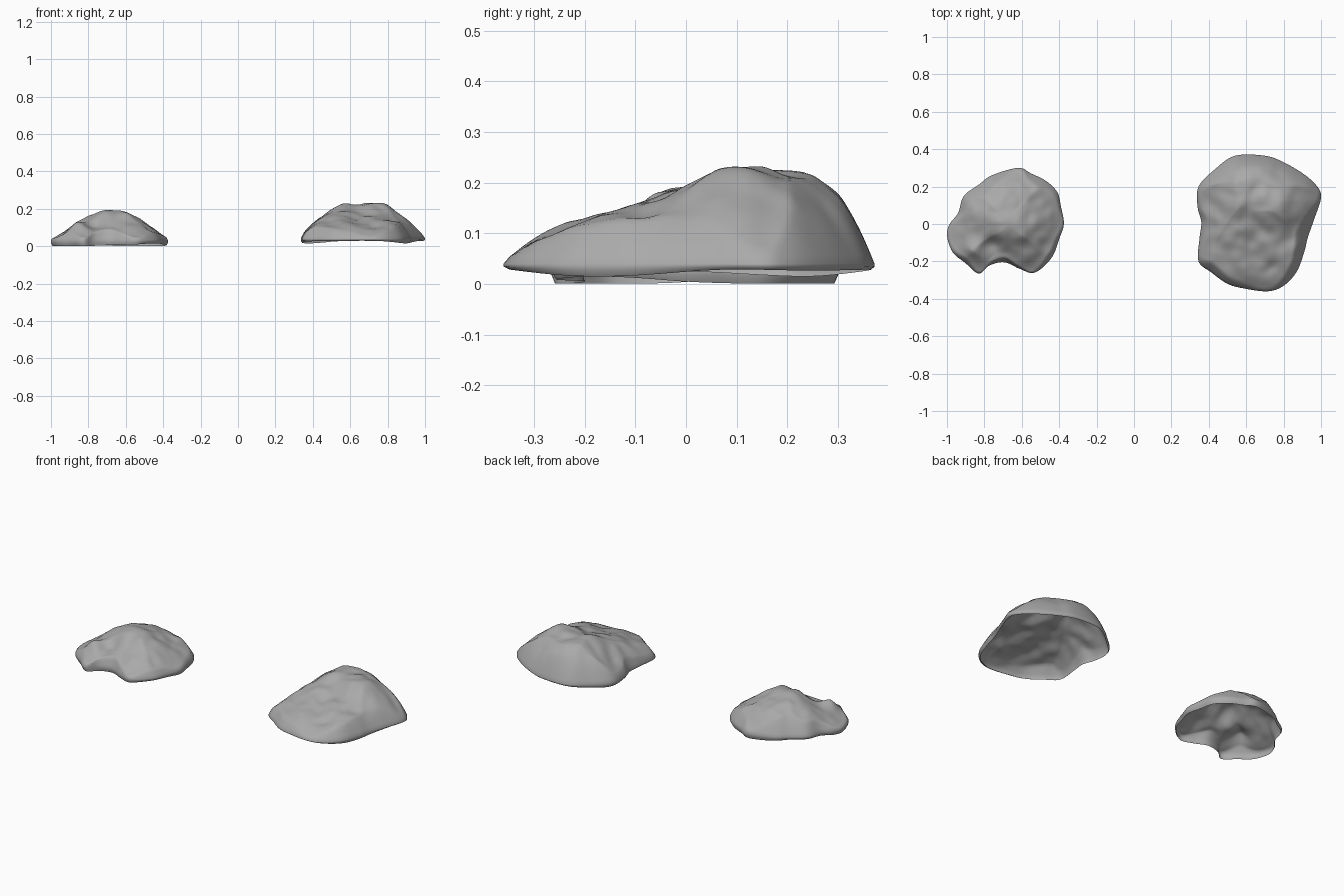
import bpy
import bmesh
import math
from mathutils import Vector, noise

cube = bpy.data.objects.get("Cube")
if cube:
    bpy.data.objects.remove(cube, do_unlink=True)

stone = bpy.data.materials.new("stone grey")
stone.use_nodes = True
stone.diffuse_color = (0.4, 0.4, 0.4, 1)
stone.node_tree.nodes["Principled BSDF"].inputs["Base Color"].default_value = stone.diffuse_color


def smooth_outline(points, steps=6):
    """Closed Catmull-Rom curve through the outline points."""
    pts = [Vector(p) for p in points]
    n = len(pts)
    result = []
    for i in range(n):
        a, b, c, d = (pts[(i + k) % n] for k in (-1, 0, 1, 2))
        for s in range(steps):
            t = s / steps
            result.append(b + (c - a) * t / 2
                          + (a - b * 2.5 + c * 2 - d / 2) * t ** 2
                          + (b * 1.5 - a / 2 - c * 1.5 + d / 2) * t ** 3)
    return result


def lerp_profile(profile, v):
    """Height of a polyline profile at position v."""
    if v <= profile[0][0]:
        return profile[0][1]
    for (a, ha), (b, hb) in zip(profile, profile[1:]):
        if v <= b:
            return ha + (hb - ha) * (v - a) / (b - a)
    return profile[-1][1]


def soft_profile(profile, v, width=0.025):
    """Profile height averaged over a short span, to round its corners."""
    return sum(lerp_profile(profile, v + k * width) for k in (-1, -0.5, 0, 0.5, 1)) / 5


def build_rock(name, outline, centre, width_profile, depth_profile,
               peak, rim, base, bumps, rings=32):
    edge = smooth_outline(list(reversed(outline)))
    centre = Vector(centre)

    def height(p, t):
        # Blend the two silhouettes, and drop them towards the rim
        w = max(0, soft_profile(width_profile, p.x) - rim)
        d = max(0, soft_profile(depth_profile, p.y) - rim)
        body = 0.5 * min(w, d) + 0.5 * w * d / (peak - rim)
        z = min(body, (peak - rim) * (1 - t ** 3.5))
        # Local swellings and hollows, then general weathering
        rough = sum(h * math.exp(-((p.x - x) ** 2 + (p.y - y) ** 2) / r ** 2)
                    for x, y, r, h in bumps)
        rough += 0.018 * noise.noise(Vector((p.x * 7, p.y * 7, peak)))
        rough += 0.009 * noise.noise(Vector((p.x * 16, p.y * 16, peak)))
        return rim + max(0, z + rough * min(1, 4 * (1 - t)))

    bm = bmesh.new()
    top = bm.verts.new((*centre, height(centre, 0)))
    loops = []
    for r in range(1, rings + 1):
        t = (r / rings) ** 0.85
        ring = []
        for e in edge:
            p = centre.lerp(e, t)
            ring.append(bm.verts.new((p.x, p.y, height(p, t))))
        loops.append(ring)

    # Rounded lip around the open underside
    for t, drop in ((1.0, 0.5), (0.975, 1.0)):
        ring = []
        for e in edge:
            p = centre.lerp(e, t)
            low = base + 0.007 * math.sin(7 * p.x + 9 * p.y)
            ring.append(bm.verts.new((p.x, p.y, rim + (low - rim) * drop)))
        loops.append(ring)

    n = len(edge)
    for i in range(n):
        j = (i + 1) % n
        bm.faces.new((top, loops[0][i], loops[0][j]))
        for inner, outer in zip(loops, loops[1:]):
            bm.faces.new((inner[i], outer[i], outer[j], inner[j]))
    for f in bm.faces:
        f.smooth = True
    mesh = bpy.data.meshes.new(name)
    bm.to_mesh(mesh)
    bm.free()
    mesh.materials.append(stone)
    rock = bpy.data.objects.new(name, mesh)
    bpy.context.collection.objects.link(rock)
    return rock


# Large rock: long slope to the front, steep back
build_rock(
    "large_rock",
    outline=[(0.54, 0.365), (0.7, 0.365), (0.8, 0.33), (0.91, 0.265), (0.98, 0.2),
             (1.0, 0.14), (0.965, 0.03), (0.93, -0.07), (0.91, -0.15), (0.87, -0.255),
             (0.8, -0.33), (0.715, -0.36), (0.59, -0.345), (0.5, -0.32), (0.415, -0.26),
             (0.345, -0.2), (0.35, -0.08), (0.36, 0.01), (0.34, 0.09), (0.345, 0.2),
             (0.43, 0.29)],
    centre=(0.62, 0.1),
    width_profile=[(0.33, 0.05), (0.42, 0.15), (0.49, 0.19), (0.57, 0.24), (0.63, 0.22),
                   (0.73, 0.225), (0.81, 0.2), (0.89, 0.15), (0.96, 0.09), (1.0, 0.05)],
    depth_profile=[(-0.37, 0.04), (-0.3, 0.09), (-0.2, 0.13), (-0.1, 0.155), (0, 0.19),
                   (0.1, 0.238), (0.2, 0.225), (0.28, 0.21), (0.33, 0.16), (0.37, 0.04)],
    peak=0.235, rim=0.04, base=0.022,
    bumps=[(0.4, 0.12, 0.05, -0.02), (0.73, -0.24, 0.04, -0.012), (0.78, 0.1, 0.06, 0.012)])

# Small rock: central peak with a notch and a side lobe at the front
build_rock(
    "small_rock",
    outline=[(-0.62, 0.3), (-0.55, 0.27), (-0.47, 0.23), (-0.41, 0.17), (-0.39, 0.09),
             (-0.375, 0), (-0.4, -0.08), (-0.44, -0.18), (-0.53, -0.26), (-0.61, -0.24),
             (-0.69, -0.205), (-0.77, -0.22), (-0.83, -0.265), (-0.9, -0.21),
             (-0.97, -0.15), (-1.0, -0.06), (-0.985, 0), (-0.94, 0.06), (-0.91, 0.15),
             (-0.83, 0.21), (-0.76, 0.26)],
    centre=(-0.67, 0.0),
    width_profile=[(-1.0, 0.035), (-0.9, 0.095), (-0.86, 0.12), (-0.77, 0.175),
                   (-0.675, 0.197), (-0.61, 0.185), (-0.51, 0.13), (-0.45, 0.09),
                   (-0.375, 0.04)],
    depth_profile=[(-0.27, 0.04), (-0.2, 0.08), (-0.12, 0.13), (-0.05, 0.19), (0.03, 0.197),
                   (0.12, 0.17), (0.2, 0.13), (0.26, 0.08), (0.3, 0.035)],
    peak=0.195, rim=0.033, base=0.008,
    bumps=[(-0.76, -0.11, 0.05, -0.035), (-0.86, -0.14, 0.06, 0.025),
           (-0.56, -0.15, 0.07, 0.015)])
